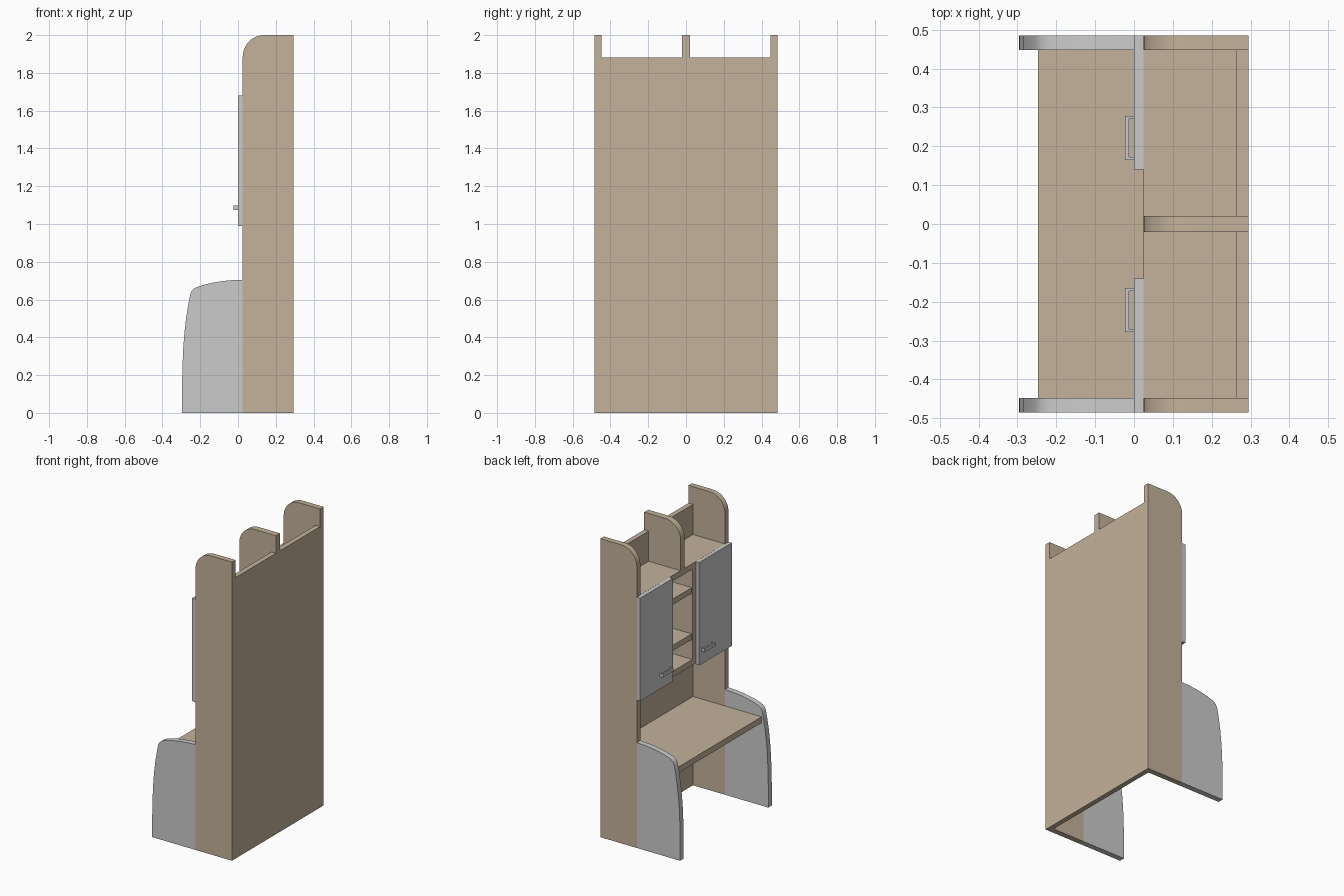
import bpy, bmesh, math

if "Cube" in bpy.data.objects:
    bpy.data.objects.remove(bpy.data.objects["Cube"])


def material(name, rgb):
    m = bpy.data.materials.new(name)
    m.diffuse_color = (*rgb, 1)
    m.use_nodes = True
    m.node_tree.nodes["Principled BSDF"].inputs["Base Color"].default_value = m.diffuse_color
    return m


WOOD = material("light wood", (0.55, 0.445, 0.325))
GREY = material("light grey", (0.60, 0.60, 0.60))


def panel(name, profile, y0, y1, mat):
    """Extrude an x-z profile from y0 to y1."""
    bm = bmesh.new()
    a = [bm.verts.new((x, y0, z)) for x, z in profile]
    b = [bm.verts.new((x, y1, z)) for x, z in profile]
    bm.faces.new(a)
    bm.faces.new(b)
    n = len(a)
    for i in range(n):
        j = (i + 1) % n
        bm.faces.new((a[i], a[j], b[j], b[i]))
    bmesh.ops.recalc_face_normals(bm, faces=bm.faces)
    me = bpy.data.meshes.new(name)
    bm.to_mesh(me)
    bm.free()
    me.materials.append(mat)
    ob = bpy.data.objects.new(name, me)
    bpy.context.collection.objects.link(ob)
    bpy.context.view_layer.objects.active = ob
    ob.select_set(True)
    bpy.ops.object.shade_smooth_by_angle(angle=math.radians(25))
    ob.select_set(False)
    return ob


def box(name, x0, x1, y0, y1, z0, z1, mat):
    return panel(name, [(x0, z0), (x1, z0), (x1, z1), (x0, z1)], y0, y1, mat)


def rounded(z0):
    """Upright board profile with a rounded top front corner."""
    r = 0.115
    arc = [(0.025 + r - r * math.cos(t), 2 - r + r * math.sin(t))
           for t in (math.pi / 2 * i / 12 for i in range(13))]
    return [(0.295, z0), (0.295, 2.0)] + arc[::-1] + [(0.025, z0)]


# curved desk side profile
DESK_SIDE = [(0.025, 0), (0.025, 0.705), (-0.03, 0.703), (-0.08, 0.698),
             (-0.13, 0.690), (-0.175, 0.680), (-0.21, 0.669), (-0.23, 0.660),
             (-0.243, 0.648), (-0.252, 0.630), (-0.264, 0.57), (-0.275, 0.50),
             (-0.284, 0.42), (-0.290, 0.34), (-0.294, 0.25), (-0.296, 0.15),
             (-0.296, 0)]

# mirrored parts
for s, side in ((1, "left"), (-1, "right")):
    def span(a, b):
        return sorted((s * a, s * b))
    panel(f"{side}_side_panel", rounded(0), *span(0.448, 0.485), WOOD)
    panel(f"{side}_desk_side", DESK_SIDE, *span(0.448, 0.485), GREY)
    box(f"{side}_door", 0, 0.0245, *span(0.14, 0.485), 0.99, 1.68, GREY)
    box(f"{side}_partition", 0.025, 0.262, *span(0.103, 0.14), 1.038, 1.642, WOOD)
    # door handle: bar and two posts
    box(f"{side}_handle_bar", -0.023, -0.013, *span(0.165, 0.278), 1.075, 1.097, GREY)
    for k, y in enumerate((0.165, 0.271)):
        box(f"{side}_handle_post_{k}", -0.013, 0, *span(y, y + 0.007), 1.075, 1.097, GREY)

# back, divider, desk top and shelves
box("back_panel", 0.262, 0.295, -0.448, 0.448, 0, 1.882, WOOD)
panel("top_divider", rounded(1.68), -0.021, 0.021, WOOD)
box("desk_top", -0.247, 0.262, -0.448, 0.448, 0.555, 0.595, WOOD)
box("cabinet_bottom", 0.025, 0.262, -0.448, 0.448, 0.998, 1.038, WOOD)
box("cabinet_top", 0.025, 0.262, -0.448, 0.448, 1.642, 1.68, WOOD)
for i, z in enumerate((1.17, 1.48)):
    box(f"middle_shelf_{i}", 0.03, 0.262, -0.103, 0.103, z, z + 0.038, WOOD)
